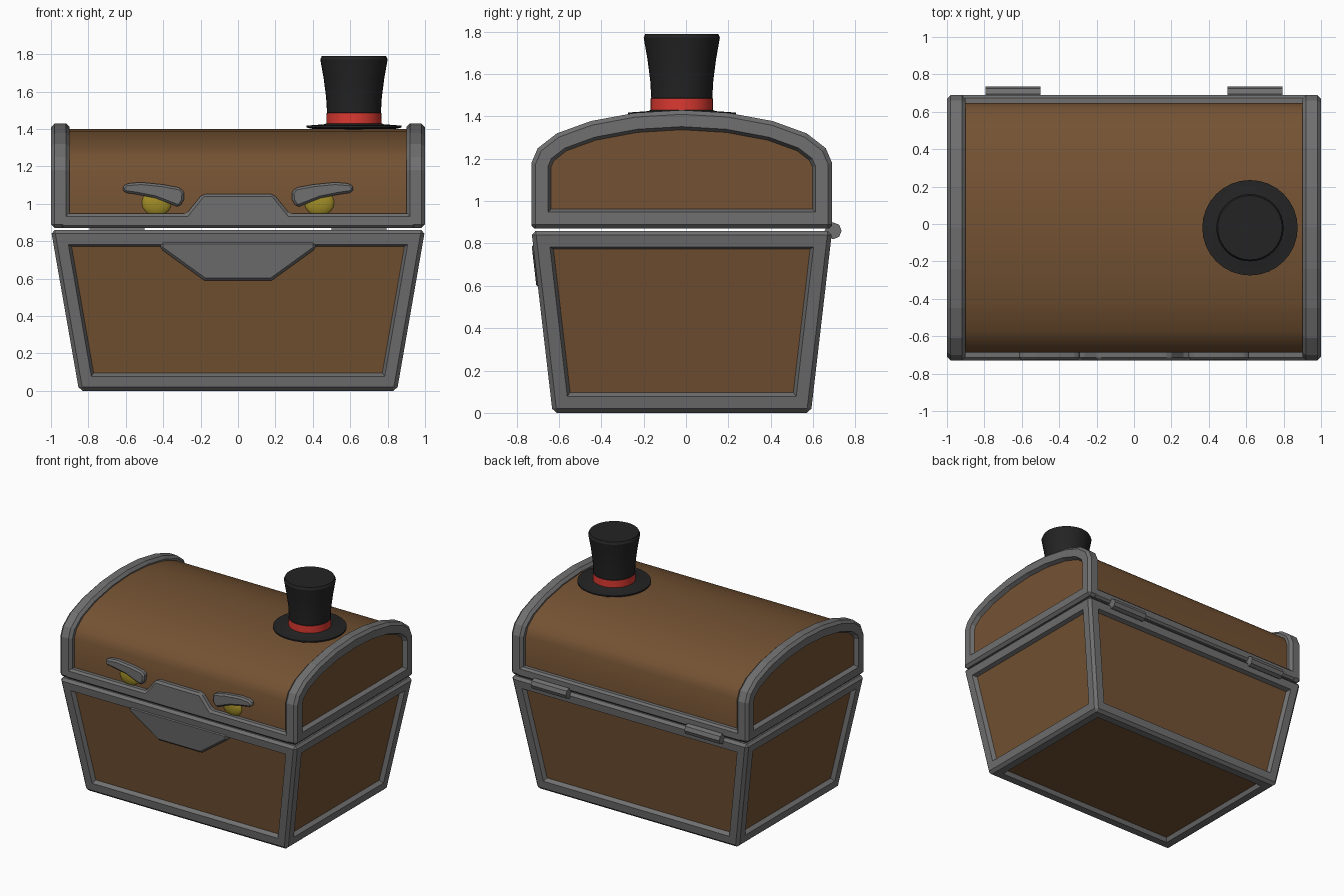
import bpy, bmesh, math
from mathutils import Matrix, Vector

if "Cube" in bpy.data.objects:
    bpy.data.objects.remove(bpy.data.objects["Cube"])

def mat(name, r, g, b):
    m = bpy.data.materials.new(name)
    m.diffuse_color = (r, g, b, 1)
    m.use_nodes = True
    m.node_tree.nodes["Principled BSDF"].inputs["Base Color"].default_value = m.diffuse_color
    return m

WOOD = mat("brown wood", 0.175, 0.085, 0.033)
IRON = mat("grey iron", 0.16, 0.16, 0.16)
BLACK = mat("black felt", 0.017, 0.017, 0.017)
RED = mat("red ribbon", 0.70, 0.04, 0.03)
YELLOW = mat("yellow eye", 0.36, 0.27, 0.02)
CY = -0.02  # chest centre in y

def finish(name, bm, mats, mirror=False, smooth=None):
    bmesh.ops.recalc_face_normals(bm, faces=bm.faces)
    me = bpy.data.meshes.new(name)
    bm.to_mesh(me)
    bm.free()
    for m in mats:
        me.materials.append(m)
    ob = bpy.data.objects.new(name, me)
    bpy.context.collection.objects.link(ob)
    if mirror:
        ob.modifiers.new("mirror", 'MIRROR').use_axis = (True, False, False)
    if smooth:
        bpy.ops.object.select_all(action='DESELECT')
        bpy.context.view_layer.objects.active = ob
        ob.select_set(True)
        bpy.ops.object.shade_smooth_by_angle(angle=math.radians(smooth))
    return ob

def prism(pts, axis, lo, hi, bevel=0.0):
    """Extrude a profile along x (points are y,z) or y (points are x,z)."""
    bm = bmesh.new()
    at = (lambda a, b, d: (d, a, b)) if axis == 'x' else (lambda a, b, d: (a, d, b))
    vs = [bm.verts.new(at(a, b, lo)) for a, b in pts]
    f = bm.faces.new(vs)
    new = bmesh.ops.extrude_face_region(bm, geom=[f])["geom"]
    step = Vector(at(0, 0, hi - lo))
    bmesh.ops.translate(bm, vec=step, verts=[v for v in new if isinstance(v, bmesh.types.BMVert)])
    bmesh.ops.recalc_face_normals(bm, faces=bm.faces)
    if bevel:
        chamfer(bm, bevel)
    return bm

def chamfer(bm, width):
    sharp = [e for e in bm.edges if e.calc_face_angle(0) > 0.7]
    bmesh.ops.bevel(bm, geom=sharp, offset=width, segments=1, profile=0.5, affect='EDGES')
    bm.normal_update()

def recess(bm, rule, border):
    """Sink wooden panels into the faces picked by the rule."""
    faces = [f for f in bm.faces if rule(f)]
    bmesh.ops.inset_individual(bm, faces=faces, thickness=border, depth=0, use_even_offset=True)
    bmesh.ops.inset_individual(bm, faces=faces, thickness=0.015, depth=-0.03, use_even_offset=True)
    for f in faces:
        f.material_index = 1

# base: tapered box with iron frame and sunken wood panels
bm = bmesh.new()
bmesh.ops.create_cube(bm, size=2)
for v in bm.verts:
    top = v.co.z > 0
    v.co = Vector((v.co.x * (1.0 if top else 0.85),
                   CY + v.co.y * (0.71 if top else 0.61),
                   0.86 if top else 0.0))
chamfer(bm, 0.02)
recess(bm, lambda f: f.calc_area() > 0.2 and f.normal.z < 0.5, 0.058)
finish("chest_base", bm, [IRON, WOOD])

# lid arch profile, half of it mirrored about the centre
half = [(0.71, 0.87), (0.71, 1.18), (0.68, 1.25), (0.59, 1.32), (0.43, 1.378), (0.22, 1.417)]
arch = [(CY + y, z) for y, z in half] + [(CY, 1.43)] + [(CY - y, z) for y, z in reversed(half)]

# lid end frames with sunken wood panels
bm = prism(arch, 'x', 0.90, 1.0, 0.02)
recess(bm, lambda f: f.normal.x > 0.9 and f.calc_area() > 0.2, 0.058)
finish("lid_end_frames", bm, [IRON, WOOD], mirror=True)

# wooden barrel of the lid
barrel = [(CY + (y - CY) * 0.94, 0.88 + (z - 0.87) * 0.93) for y, z in arch]
finish("lid_barrel", prism(barrel, 'x', -0.92, 0.92), [WOOD], smooth=35)

# lid rims, the front one carrying the raised lock plate
front = [(-0.95, 0.87), (0.95, 0.87), (0.95, 0.948), (0.275, 0.948), (0.19, 1.053),
         (-0.19, 1.053), (-0.275, 0.948), (-0.95, 0.948)]
back = [(-0.95, 0.87), (0.95, 0.87), (0.95, 0.948), (-0.95, 0.948)]
finish("lid_front_rim", prism(front, 'y', -0.73, -0.65, 0.015), [IRON])
finish("lid_back_rim", prism(back, 'y', 0.61, 0.69, 0.015), [IRON])

# lower lock plate, leaning with the front wall
plate = [(-0.18, 0.59), (0.18, 0.59), (0.415, 0.76), (0.415, 0.80), (-0.415, 0.80), (-0.415, 0.76)]
bm = prism(plate, 'y', -0.637, -0.58, 0.014)
for v in bm.verts:
    v.co.y -= v.co.z * 0.1 / 0.86
finish("lower_lock_plate", bm, [IRON])

# eyes and brows
bm = bmesh.new()
bmesh.ops.create_uvsphere(bm, u_segments=16, v_segments=10, radius=1)
bmesh.ops.transform(bm, verts=bm.verts, matrix=Matrix.Translation((0.435, -0.675, 1.005))
                    @ Matrix.Diagonal((0.085, 0.035, 0.075, 1)))
finish("eyes", bm, [YELLOW], mirror=True, smooth=40)
brow = [(0.31, 0.985), (0.33, 0.987), (0.44, 1.03), (0.54, 1.05), (0.61, 1.06), (0.62, 1.085),
        (0.60, 1.108), (0.52, 1.115), (0.40, 1.103), (0.305, 1.085), (0.288, 1.06), (0.29, 1.02)]
finish("brows", prism(brow, 'y', -0.725, -0.66, 0.012), [IRON], mirror=True)

# hinge barrels at the back
ring = [(0.695 + 0.04 * math.cos(i * math.pi / 4), 0.86 + 0.04 * math.sin(i * math.pi / 4)) for i in range(8)]
finish("hinges", prism(ring, 'x', 0.50, 0.795), [IRON], mirror=True)

# top hat turned from a profile, ribbon coloured by height
profile = [(0, 1.398), (0.22, 1.40), (0.255, 1.408), (0.255, 1.418), (0.16, 1.425), (0.148, 1.43),
           (0.147, 1.485), (0.144, 1.487), (0.149, 1.57), (0.162, 1.67), (0.18, 1.772), (0.172, 1.79), (0, 1.79)]
bm = bmesh.new()
vs = [bm.verts.new((r, 0, z)) for r, z in profile]
es = [bm.edges.new(p) for p in zip(vs, vs[1:])]
bmesh.ops.spin(bm, geom=vs + es, axis=(0, 0, 1), cent=(0, 0, 0), angle=2 * math.pi, steps=32)
bmesh.ops.remove_doubles(bm, verts=bm.verts, dist=0.0005)
for f in bm.faces:
    f.material_index = int(1.43 < f.calc_center_median().z < 1.486)
bmesh.ops.translate(bm, verts=bm.verts, vec=(0.62, CY, 0))
finish("top_hat", bm, [BLACK, RED], smooth=30)
